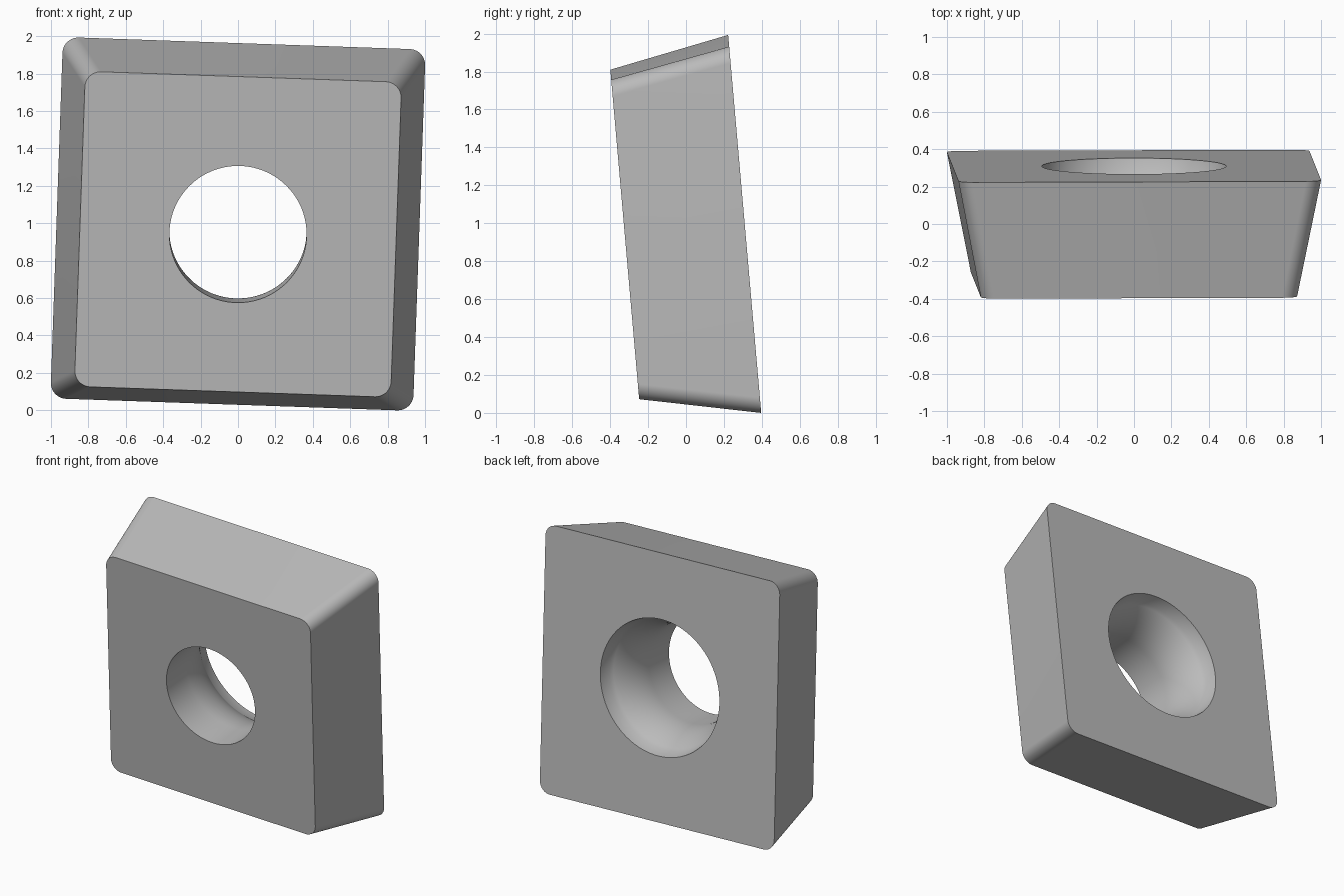
import bpy
import bmesh
from math import cos, sin, radians, asin, hypot
from mathutils import Matrix

cube = bpy.data.objects.get("Cube")
if cube:
    bpy.data.objects.remove(cube, do_unlink=True)

STEPS = 20            # points per quarter of each ring
THICK = 0.635
CORNER = 0.085
BACK_HALF = 0.97
FRONT_HALF = 0.846
THROAT = 0.367


def rounded_square(half, depth):
    pts = []
    for q in range(4):
        mid = radians(90 * q + 45)
        cx = (half - CORNER) * (1 if cos(mid) > 0 else -1)
        cz = (half - CORNER) * (1 if sin(mid) > 0 else -1)
        for k in range(STEPS):
            a = radians(90 * (q + k / (STEPS - 1)))
            pts.append((cx + CORNER * cos(a), depth, cz + CORNER * sin(a)))
    return pts


def circle(radius, depth):
    angles = [radians(90 * (k + 0.5) / STEPS) for k in range(4 * STEPS)]
    return [(radius * cos(a), depth, radius * sin(a)) for a in angles]


# Hole profile: straight bore, flared arc tangent to it, steeper lip at the back
bore, lip_r, lip_d = 0.24, 0.475, 0.55
rise, run = lip_r - THROAT, lip_d - bore
bend = hypot(rise, run) ** 2 / (2 * rise)
sweep = asin(run / bend)
hole = [(THROAT, 0), (THROAT, bore)]
for i in range(1, 13):
    t = sweep * i / 12
    hole.append((THROAT + bend * (1 - cos(t)), bore + bend * sin(t)))
hole.append((0.493, THICK))

# Rings run over the outside, across the back and forward through the hole
rings = [rounded_square(FRONT_HALF, 0), rounded_square(BACK_HALF, THICK)]
rings += [circle(r, d) for r, d in reversed(hole)]

bm = bmesh.new()
loops = [[bm.verts.new(p) for p in ring] for ring in rings]
for i, ring in enumerate(loops):
    nxt = loops[(i + 1) % len(loops)]
    for j in range(len(ring)):
        n = (j + 1) % len(ring)
        bm.faces.new((ring[j], ring[n], nxt[n], nxt[j]))
bmesh.ops.recalc_face_normals(bm, faces=bm.faces[:])

# Lean and twist of the whole plate
pose = (Matrix.Translation((0, -0.323, 0.941))
        @ Matrix.Rotation(radians(5), 4, 'X')
        @ Matrix.Rotation(radians(2), 4, 'Y'))
bm.transform(pose)

mesh = bpy.data.meshes.new("cutting_insert")
bm.to_mesh(mesh)
bm.free()
insert = bpy.data.objects.new("cutting_insert", mesh)
bpy.context.collection.objects.link(insert)

# Plain grey metal
grey = bpy.data.materials.new("grey_metal")
grey.use_nodes = True
colour = (0.5, 0.5, 0.5, 1)
grey.diffuse_color = colour
grey.node_tree.nodes["Principled BSDF"].inputs["Base Color"].default_value = colour
mesh.materials.append(grey)

bpy.ops.object.select_all(action='DESELECT')
insert.select_set(True)
bpy.context.view_layer.objects.active = insert
bpy.ops.object.shade_smooth_by_angle(angle=radians(30))
